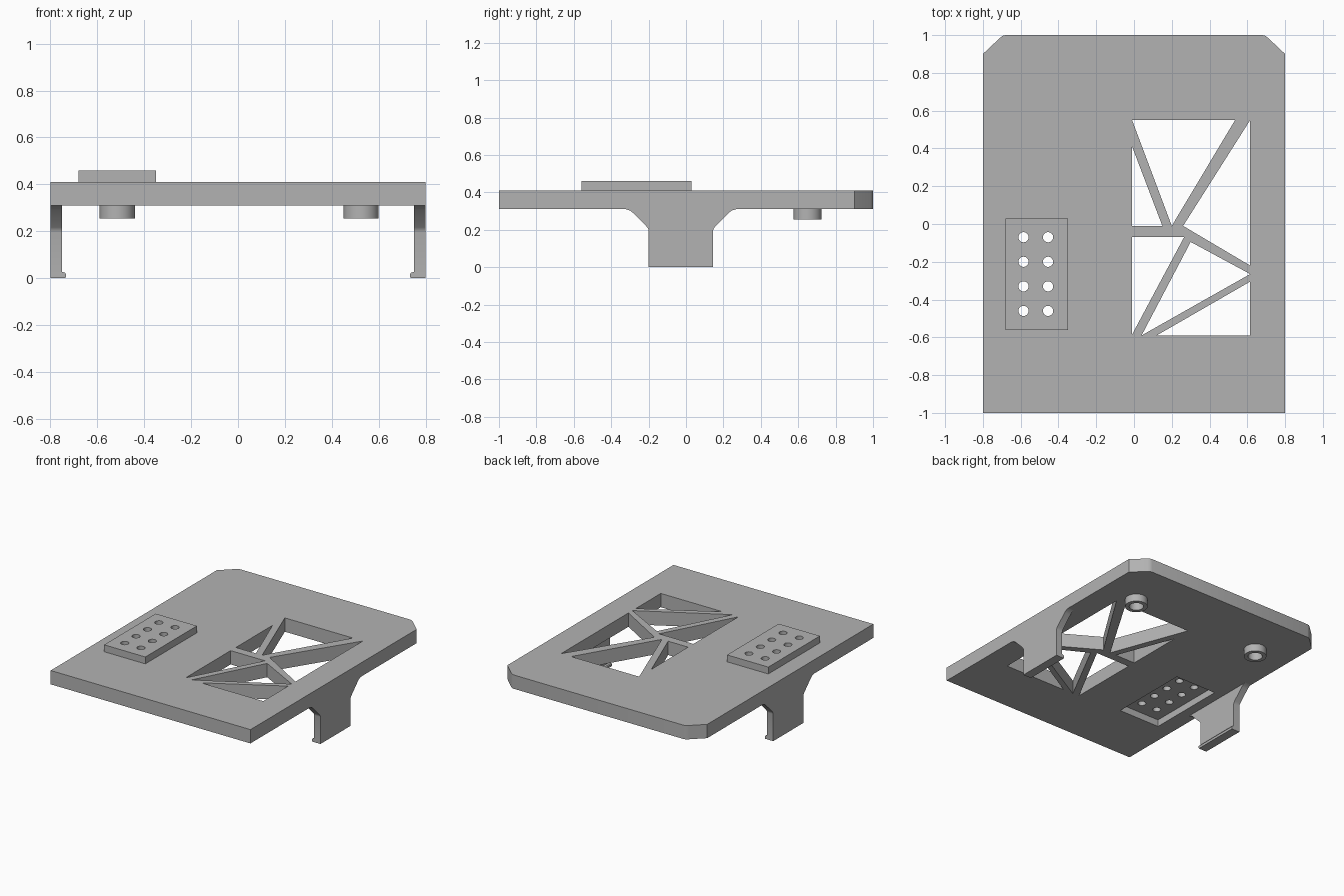
import bpy
from math import sin, cos, pi, radians
from mathutils import Matrix

cube = bpy.data.objects.get("Cube")
if cube:
    bpy.data.objects.remove(cube, do_unlink=True)

gray = bpy.data.materials.new("plain gray")
gray.use_nodes = True
COLOR = (0.45, 0.45, 0.45, 1)
gray.diffuse_color = COLOR
gray.node_tree.nodes["Principled BSDF"].inputs["Base Color"].default_value = COLOR


def circle(cx, cy, r, n=32):
    return [(cx + r * cos(2 * pi * i / n), cy + r * sin(2 * pi * i / n)) for i in range(n)]


def rect(x0, x1, y0, y1):
    return [(x0, y0), (x1, y0), (x1, y1), (x0, y1)]


def prism(name, outline, low, high, holes=(), turn=Matrix()):
    """Extrude an outline with holes from low to high, then turn it."""
    curve = bpy.data.curves.new(name, "CURVE")
    curve.dimensions = "2D"
    curve.fill_mode = "BOTH"
    curve.extrude = (high - low) / 2
    for points in [outline, *holes]:
        spline = curve.splines.new("POLY")
        spline.points.add(len(points) - 1)
        for p, (x, y) in zip(spline.points, points):
            p.co = (x, y, 0, 1)
        spline.use_cyclic_u = True
    helper = bpy.data.objects.new(name + " outline", curve)
    mesh = bpy.data.meshes.new_from_object(helper)
    bpy.data.objects.remove(helper)
    bpy.data.curves.remove(curve)
    mesh.transform(turn @ Matrix.Translation((0, 0, (low + high) / 2)))
    mesh.materials.clear()
    mesh.materials.append(gray)
    obj = bpy.data.objects.new(name, mesh)
    bpy.context.collection.objects.link(obj)
    # Weld the caps to the walls and keep hard edges
    bpy.ops.object.select_all(action="DESELECT")
    bpy.context.view_layer.objects.active = obj
    obj.select_set(True)
    bpy.ops.object.mode_set(mode="EDIT")
    bpy.ops.mesh.select_all(action="SELECT")
    bpy.ops.mesh.remove_doubles(threshold=0.0001)
    bpy.ops.mesh.normals_make_consistent(inside=False)
    bpy.ops.object.mode_set(mode="OBJECT")
    bpy.ops.object.shade_smooth_by_angle(angle=radians(30))
    return obj


# Plate with clipped back corners, truss cutouts and a socket for the pad
BOTTOM, TOP = 0.31, 0.41
side = [(0.8, -1), (0.8, 0.9), (0.71, 0.985), (0.695, 0.996), (0.68, 1)]
plate_outline = side + [(-x, y) for x, y in reversed(side)]
truss = [
    [(-0.01, 0.55), (0.535, 0.55), (0.2, -0.01)],
    [(-0.01, 0.41), (-0.01, -0.01), (0.15, -0.01)],
    [(0.615, 0.55), (0.615, -0.22), (0.26, -0.01)],
    [(-0.01, -0.07), (0.265, -0.07), (-0.01, -0.585)],
    [(0.3, -0.095), (0.615, -0.265), (0.04, -0.59)],
    [(0.615, -0.305), (0.615, -0.59), (0.12, -0.59)],
]
pad_outline = rect(-0.68, -0.35, -0.56, 0.03)
prism("plate", plate_outline, BOTTOM, TOP, truss + [pad_outline])

# Raised pad with two rows of through holes
pad_holes = [circle(x, -0.07 - 0.13 * i, 0.027) for x in (-0.585, -0.455) for i in range(4)]
prism("hole_pad", pad_outline, 0.36, 0.46, pad_holes)

# Hollow pegs under the back
for label, x in (("left", 0.525), ("right", -0.515)):
    prism(label + "_peg", circle(x, 0.65, 0.075, 48), 0.255, BOTTOM, [circle(x, 0.65, 0.048)])

# Flared clip legs with small inward lips
MID = -0.0275
half = [(0.1725, 0), (0.1725, 0.195), (0.175, 0.206), (0.183, 0.217),
        (0.258, 0.292), (0.272, 0.303), (0.295, BOTTOM)]
leg_outline = [(MID + y, z) for y, z in half] + [(MID - y, z) for y, z in reversed(half)]
lip = [(0.75, 0), (0.735, 0), (0.733, 0.016), (0.738, 0.023), (0.75, 0.027)]
to_yz = Matrix(((0, 0, 1, 0), (1, 0, 0, 0), (0, 1, 0, 0), (0, 0, 0, 1)))
to_xz = Matrix.Rotation(pi / 2, 4, "X")
for label, s in (("left", 1), ("right", -1)):
    low, high = sorted((s * 0.75, s * 0.8))
    prism(label + "_leg", leg_outline, low, high, turn=to_yz)
    prism(label + "_lip", [(s * x, z) for x, z in lip], -0.145, 0.2, turn=to_xz)
